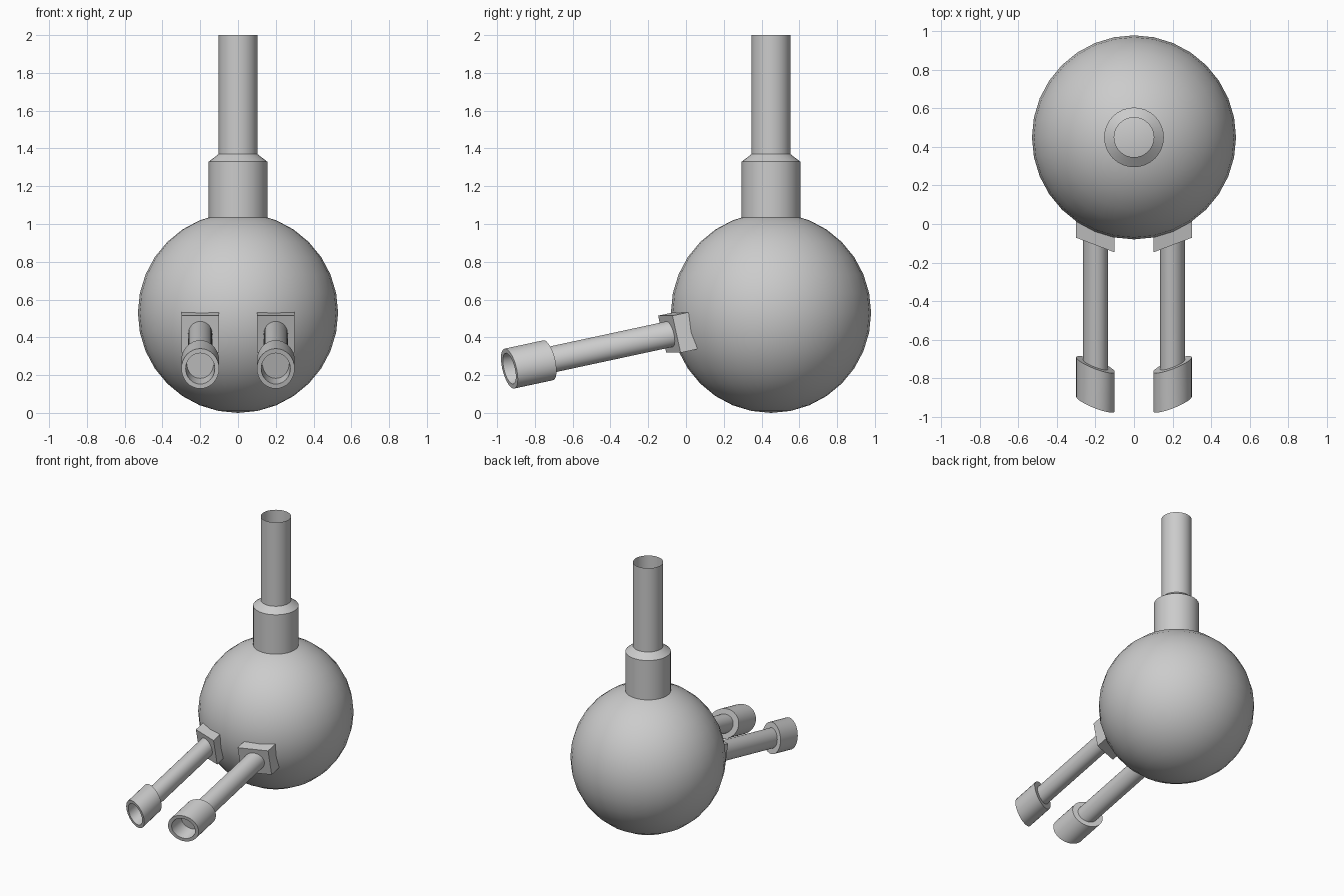
import bpy, bmesh, math

if "Cube" in bpy.data.objects:
    bpy.data.objects.remove(bpy.data.objects["Cube"])

CY, CZ, R = 0.45, 0.53, 0.53      # ball centre and radius
GX = 0.2                          # sideways offset of each spout


def loft(name, rings, caps=True, angle=35):
    """Skin a list of equal-length point rings into one object."""
    bm = bmesh.new()
    loops = [[bm.verts.new(p) for p in r] for r in rings]
    n = len(loops[0])
    for a, b in zip(loops, loops[1:]):
        for i in range(n):
            j = (i + 1) % n
            bm.faces.new((a[i], a[j], b[j], b[i]))
    if caps:
        bm.faces.new(loops[0])
        bm.faces.new(loops[-1])
        bmesh.ops.recalc_face_normals(bm, faces=bm.faces)
    me = bpy.data.meshes.new(name)
    bm.to_mesh(me)
    bm.free()
    ob = bpy.data.objects.new(name, me)
    bpy.context.collection.objects.link(ob)
    bpy.ops.object.select_all(action='DESELECT')
    ob.select_set(True)
    bpy.context.view_layer.objects.active = ob
    bpy.ops.object.shade_smooth_by_angle(angle=math.radians(angle))
    return ob


def slanted_ring(y, ru, rv, n=32, phase=0.0):
    """Ring on the sloping spout axis, its plane parallel to the ball surface."""
    z = 0.285 + 0.215 * (y + 0.70)
    pts = []
    for i in range(n):
        t = phase + 2 * math.pi * i / n
        u, v = ru * math.cos(t), rv * math.sin(t)
        pts.append((GX + u, y + 0.38 * u - 0.22 * v, z + v))
    return pts


def mirrored(ob):
    ob.modifiers.new("mirror", 'MIRROR').use_axis = (True, False, False)


# round body
bpy.ops.mesh.primitive_uv_sphere_add(segments=32, ring_count=16, radius=R,
                                     location=(0, CY, CZ))
body = bpy.context.object
body.name = "round_body"
bpy.ops.object.shade_smooth()

# stepped neck with an open top
neck = [(0.155, 1.02), (0.155, 1.33), (0.103, 1.37), (0.103, 2.0)]
loft("neck_tube", [[(r * math.cos(2 * math.pi * i / 32),
                     CY + r * math.sin(2 * math.pi * i / 32), z)
                    for i in range(32)] for r, z in neck], caps=False)

# square mounting plates
d = math.sqrt(2)
mirrored(loft("mounting_plate",
              [slanted_ring(y, 0.1 * d, 0.098 * d, 4, math.pi / 4)
               for y in (0.0, -0.088)]))

# thin pipes
mirrored(loft("pipe", [slanted_ring(y, 0.064, 0.068) for y in (-0.05, -0.75)]))

# wide hollow ends
muzzle = [(-0.73, 0.1), (-0.935, 0.1), (-0.935, 0.077), (-0.83, 0.07)]
mirrored(loft("pipe_end", [slanted_ring(y, r, r * 1.06) for y, r in muzzle]))
